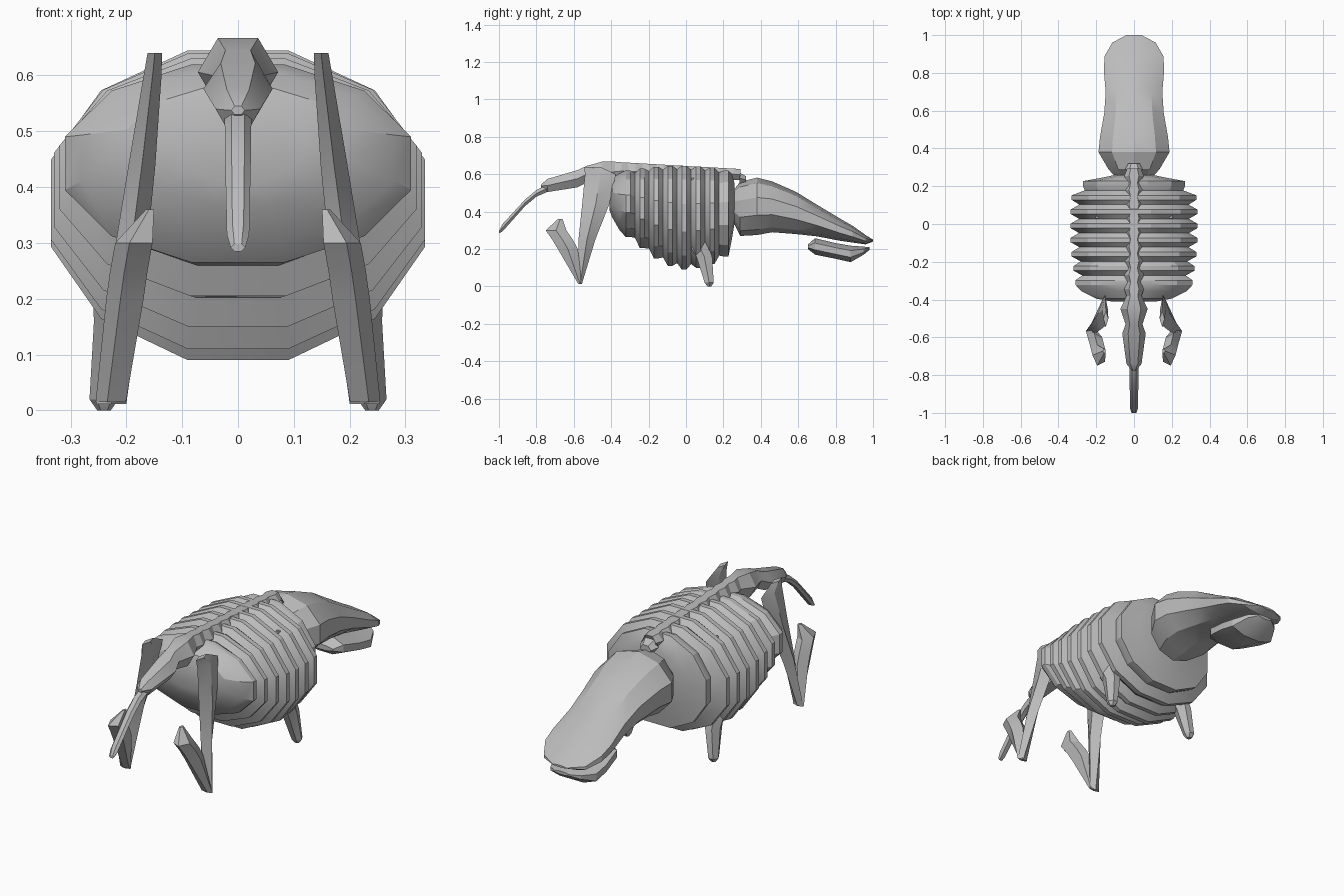
import bpy, bmesh, math

cube = bpy.data.objects.get("Cube")
if cube:
    bpy.data.objects.remove(cube)

# One bone-grey material
grey = bpy.data.materials.new("stone_grey")
grey.use_nodes = True
COL = (0.5, 0.5, 0.5, 1)
grey.diffuse_color = COL
grey.node_tree.nodes["Principled BSDF"].inputs["Base Color"].default_value = COL


def ring(n, turned):
    """Unit polygon whose extents are exactly one on both axes."""
    ang = [2 * math.pi * (i + (0.5 if turned else 0)) / n for i in range(n)]
    mx = max(math.cos(a) for a in ang)
    my = max(math.sin(a) for a in ang)
    return [(math.cos(a) / mx, math.sin(a) / my) for a in ang]


def loft(name, sections, n, axis="y", turned=False, side=1):
    """Skin polygons along y (pos, x, half_x, low_z, high_z)
    or along z (pos, x, half_x, low_y, high_y)."""
    bm = bmesh.new()
    rows = []
    for pos, x, half, low, high in sections:
        row = []
        for u, v in ring(n, turned):
            other = (low + high) / 2 + v * (high - low) / 2
            px = (x + u * half) * side
            co = (px, pos, other) if axis == "y" else (px, other, pos)
            row.append(bm.verts.new(co))
        rows.append(row)
    for a, b in zip(rows, rows[1:]):
        for i in range(n):
            j = (i + 1) % n
            bm.faces.new((a[i], a[j], b[j], b[i]))
    bm.faces.new(rows[0])
    bm.faces.new(rows[-1])
    bmesh.ops.recalc_face_normals(bm, faces=bm.faces)
    mesh = bpy.data.meshes.new(name)
    bm.to_mesh(mesh)
    bm.free()
    ob = bpy.data.objects.new(name, mesh)
    bpy.context.collection.objects.link(ob)
    mesh.materials.append(grey)
    bpy.ops.object.select_all(action="DESELECT")
    ob.select_set(True)
    bpy.context.view_layer.objects.active = ob
    bpy.ops.object.shade_smooth_by_angle(angle=math.radians(25))
    return ob


# Ribcage: rib crests (half width, low, high) with pinched valleys between
crests = [(.31, .265, .62), (.32, .205, .63), (.33, .15, .64), (.335, .11, .645),
          (.335, .09, .645), (.335, .10, .642), (.33, .12, .635), (.27, .16, .62)]
PITCH, FLAT = 0.075, 0.012
body = [(-.41, 0, .12, .41, .54), (-.395, 0, .2, .37, .58), (-.355, 0, .28, .30, .605)]
for i, (w, low, high) in enumerate(crests):
    y = -.31 + i * PITCH
    body += [(y - FLAT, 0, w, low, high), (y + FLAT, 0, w, low, high)]
    if i < len(crests) - 1:
        w2, l2, h2 = crests[i + 1]
        body.append((y + PITCH / 2, 0, (w + w2) * .435,
                     (low + l2) / 2 + .025, (high + h2) / 2 - .018))
body += [(.245, 0, .17, .25, .60), (.26, 0, .1, .34, .55)]
loft("ribcage", body, 12, turned=True)

# Spine: hip, then knobbly vertebrae along the back
spine = [(-.775, 0, .012, .53, .545), (-.74, 0, .04, .505, .575),
         (-.58, 0, .062, .53, .622), (-.53, 0, .045, .555, .645),
         (-.45, 0, .072, .545, .667), (-.38, 0, .04, .56, .667)]
for i in range(9):
    y = -.345 + i * PITCH
    top = .664 - .034 * (y + .345) / .6
    spine += [(y, 0, .052, .57, top), (y + PITCH / 2, 0, .036, .57, top - .002)]
spine += [(.285, 0, .05, .55, .61), (.32, 0, .03, .55, .59)]
loft("spine", spine, 6)

# Thin drooping tail
loft("tail", [(-1, 0, .013, .285, .298), (-.98, 0, .02, .295, .335), (-.86, 0, .023, .43, .465),
              (-.80, 0, .023, .48, .515), (-.73, 0, .025, .51, .55)], 6)

# Long flat-snouted head
loft("head", [(.25, 0, .1, .35, .51), (.29, 0, .135, .27, .56), (.38, 0, .188, .275, .582),
              (.46, 0, .18, .29, .562), (.59, 0, .157, .28, .505), (.70, 0, .15, .268, .437),
              (.82, 0, .16, .245, .365), (.89, 0, .155, .235, .325), (.96, 0, .115, .225, .275),
              (1.0, 0, .04, .24, .25)], 10, turned=True)

# Lower jaw
loft("jaw", [(.652, 0, .07, .2, .225), (.69, 0, .1, .17, .258), (.80, 0, .12, .148, .232),
             (.88, 0, .12, .13, .218), (.95, 0, .085, .17, .213), (.98, 0, .04, .195, .21)],
     8, turned=True)

# Limbs, one set per side
for label, side in (("left", 1), ("right", -1)):
    loft(label + "_thigh", [(.012, .227, .027, -.575, -.557), (.25, .197, .03, -.575, -.485),
                            (.44, .172, .024, -.555, -.41), (.60, .153, .016, -.54, -.375),
                            (.64, .149, .013, -.545, -.46)], 4, "z", side=side)
    loft(label + "_hind_foot", [(.015, .225, .03, -.577, -.557), (.2, .199, .037, -.685, -.578),
                                (.25, .192, .037, -.715, -.605), (.3, .183, .037, -.75, -.64),
                                (.36, .157, .008, -.685, -.66)], 5, "z", side=side)
    loft(label + "_foreleg", [(0, .24, .012, .115, .135), (.02, .24, .026, .1, .148),
                              (.16, .222, .036, .055, .14), (.2, .215, .045, .03, .125),
                              (.4, .2, .03, .02, .09), (.58, .195, .01, .03, .05)],
         6, "z", side=side)
